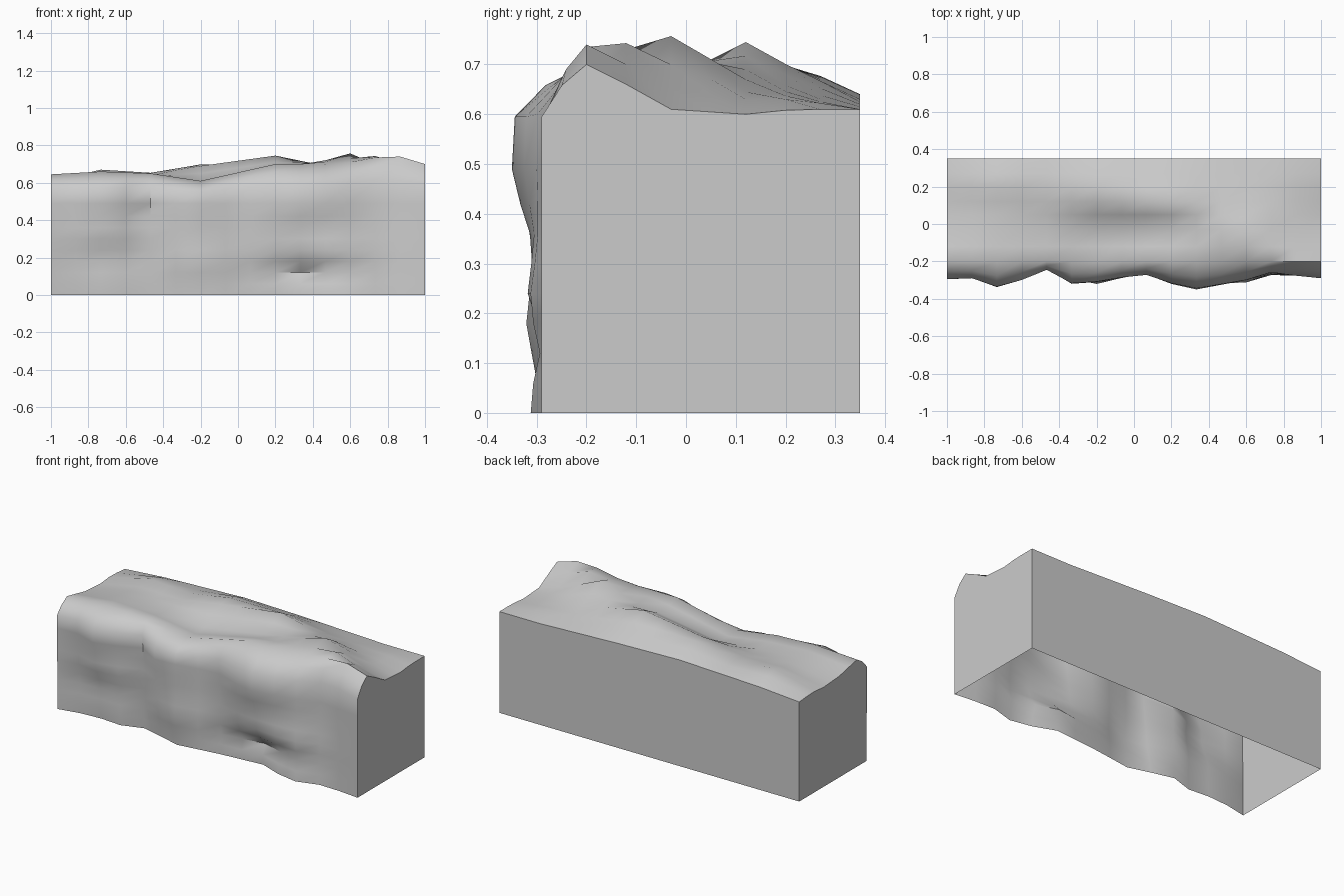
import bpy, bmesh
from math import exp

if "Cube" in bpy.data.objects:
    bpy.data.objects.remove(bpy.data.objects["Cube"])


def lerp(pairs, t):
    """Piecewise linear lookup in (position, value) pairs."""
    for (a, u), (b, v) in zip(pairs, pairs[1:]):
        if t <= b:
            return u + (v - u) * (t - a) / (b - a)
    return pairs[-1][1]


XS = [-1 + 2 * i / 15 for i in range(16)]

# Front outline as seen from above (y at each column), and at ground level
BROW = list(zip(XS, [-.295, -.29, -.34, -.30, -.24, -.32, -.31, -.285,
                     -.27, -.32, -.35, -.325, -.30, -.255, -.275, -.29]))
FOOT = [(-1, -.29), (-.8, -.25), (-.6, -.265), (-.46, -.22), (-.2, -.295),
        (.05, -.26), (.34, -.235), (.5, -.30), (.6, -.312), (.76, -.265), (1, -.29)]

# Heights of the top: a diagonal ridge with a hollow in front of it
ROWS = [-.2, -.1, -.03, .12, .22, .35]
TOP = {-1: (.645, .625, .61, .60, .61, .60),
       -.733: (.66, .655, .65, .65, .675, .62),
       -.467: (.65, .64, .63, .645, .655, .63),
       -.2: (.61, .60, .605, .69, .70, .64),
       .2: (.70, .68, .67, .745, .69, .63),
       .467: (.70, .715, .72, .69, .65, .62),
       .6: (.71, .735, .757, .67, .64, .615),
       .733: (.735, .745, .70, .645, .635, .61),
       .867: (.74, .69, .65, .63, .63, .61),
       1: (.70, .65, .61, .60, .61, .61)}


def top_z(x, y):
    return lerp([(sx, lerp(list(zip(ROWS, hs)), y)) for sx, hs in TOP.items()], x)


# Dents (+) and bulges (-) on the front: x, z, width, height, depth
DENTS = [(.36, .12, .22, .05, .05), (-.75, .2, .2, .1, .03),
         (-.7, .42, .25, .05, .02), (-.2, .18, .15, .08, -.02),
         (.45, .22, .2, .04, -.015), (.4, .38, .2, .05, .015)]


def front_y(x, z):
    f = min(1, z / .46)
    y = lerp(FOOT, x) * (1 - f) + lerp(BROW, x) * f
    fade = min(1, (1 - abs(x)) * 4)
    for cx, cz, w, h, d in DENTS:
        y += fade * d * exp(-((x - cx) / w) ** 2 - ((z - cz) / h) ** 2)
    return max(y, -.35)


def section(x):
    """Outline of one slice: up the front, over the shoulder, across the top."""
    pts = [(front_y(x, z), z) for z in (0, .06, .12, .18, .24, .3, .36, .42, .49)]
    lip, brow = top_z(x, -.2), lerp(BROW, x)
    shoulder = .49 + (lip - .49) * .5
    pts.append((brow * .9 + -.29 * .1, shoulder))
    pts.append((brow * .55 - .2 * .45, shoulder + (lip - shoulder) * .6))
    pts += [(y, top_z(x, y)) for y in (-.2, -.12, -.03, .05, .12, .2, .27, .35)]
    return pts


# Rock ledge: rough front and top, flat back and ends, open underneath
bm = bmesh.new()
cols = [[bm.verts.new((x, y, z)) for y, z in section(x)] for x in XS]
for a, b in zip(cols, cols[1:]):
    for i in range(len(a) - 1):
        bm.faces.new((a[i], b[i], b[i + 1], a[i + 1]))
left = bm.verts.new((-1, .35, 0))
right = bm.verts.new((1, .35, 0))
bm.faces.new([left] + cols[0])
bm.faces.new([right] + cols[-1])
bm.faces.new([left, right] + [c[-1] for c in reversed(cols)])
bmesh.ops.recalc_face_normals(bm, faces=bm.faces)

mesh = bpy.data.meshes.new("rock_ledge")
bm.to_mesh(mesh)
bm.free()
ledge = bpy.data.objects.new("rock_ledge", mesh)
bpy.context.collection.objects.link(ledge)
bpy.context.view_layer.objects.active = ledge
ledge.select_set(True)
bpy.ops.object.shade_smooth_by_angle(angle=.9)
